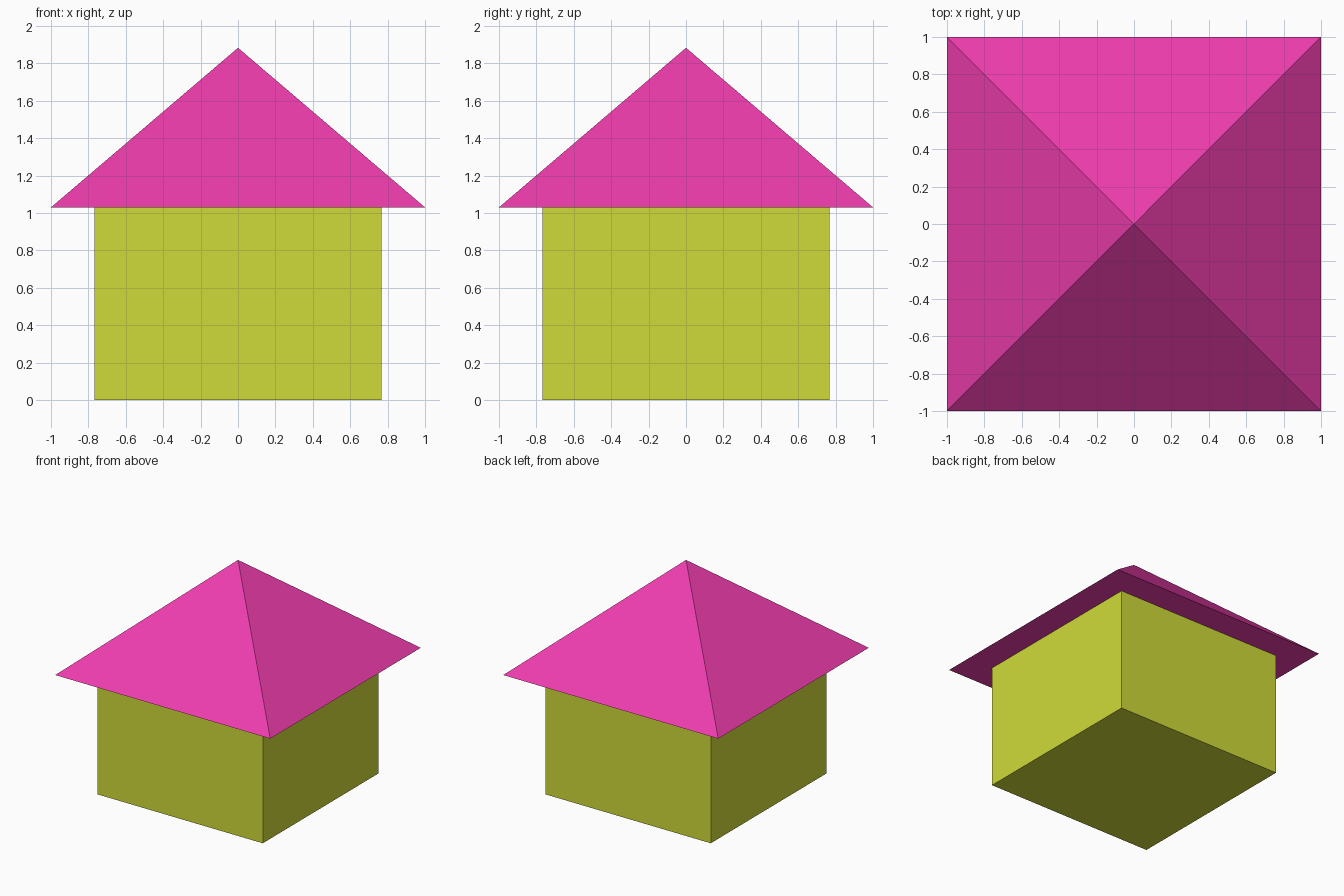
import bpy
from math import pi, sqrt

if "Cube" in bpy.data.objects:
    bpy.data.objects.remove(bpy.data.objects["Cube"])

WALL_HALF, WALL_TOP, ROOF_TOP = 0.768, 1.03, 1.883


def finish(name, color):
    obj = bpy.context.object
    obj.name = name
    mat = bpy.data.materials.new(name + "_paint")
    mat.diffuse_color = (*color, 1)
    mat.use_nodes = True
    mat.node_tree.nodes["Principled BSDF"].inputs["Base Color"].default_value = mat.diffuse_color
    obj.data.materials.append(mat)
    bpy.ops.object.transform_apply(location=False, rotation=True, scale=True)
    return obj


# Walls: a plain square block
bpy.ops.mesh.primitive_cube_add(size=1, location=(0, 0, WALL_TOP / 2))
bpy.context.object.scale = (2 * WALL_HALF, 2 * WALL_HALF, WALL_TOP)
finish("walls", (0.63, 0.71, 0.04))

# Roof: four-sided pyramid with overhanging flat eaves
bpy.ops.mesh.primitive_cone_add(
    vertices=4, radius1=sqrt(2), radius2=0, depth=ROOF_TOP - WALL_TOP,
    location=(0, 0, (WALL_TOP + ROOF_TOP) / 2), rotation=(0, 0, pi / 4))
finish("roof", (0.86, 0.046, 0.42))
